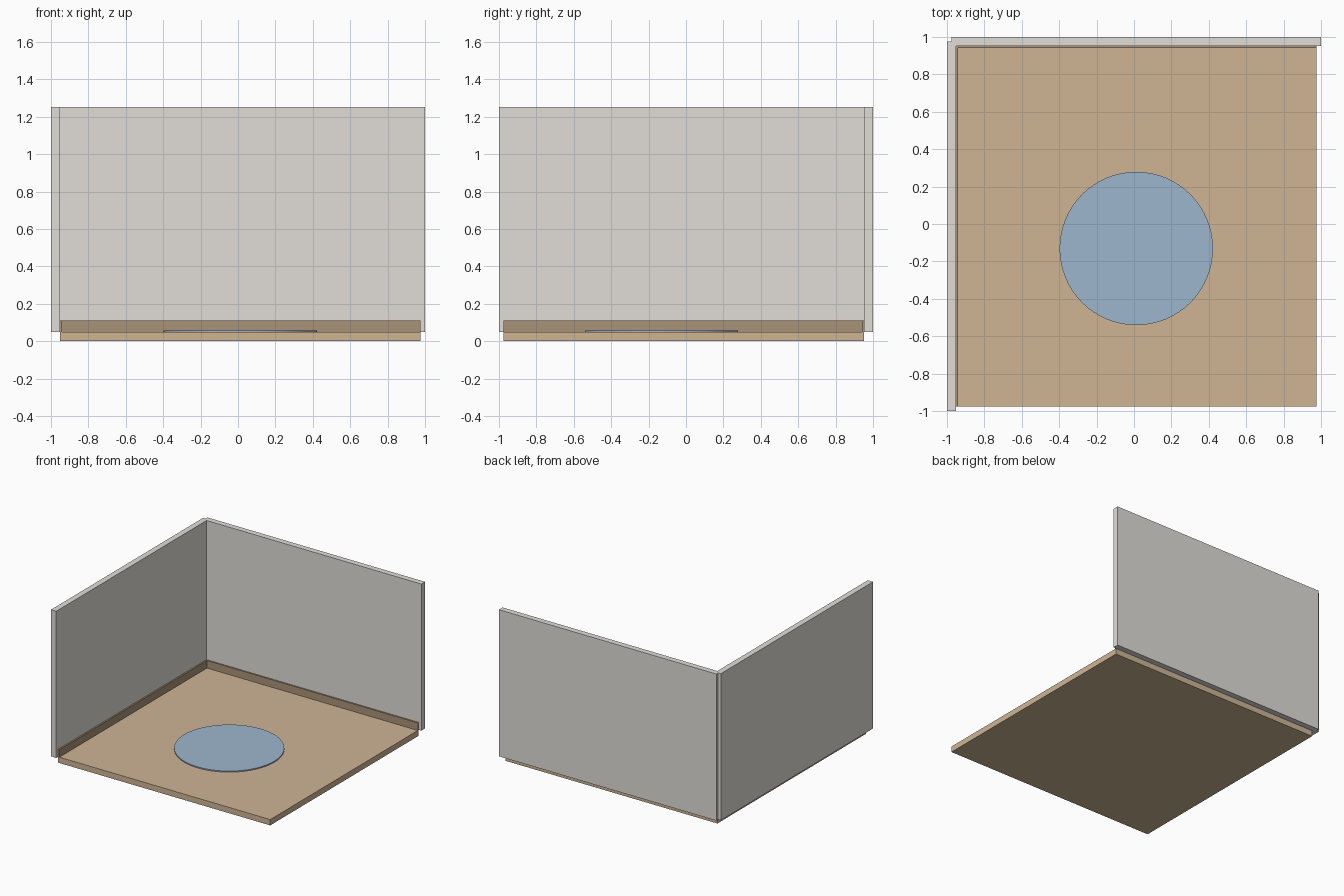
import bpy, bmesh
from mathutils import Vector

if "Cube" in bpy.data.objects:
    bpy.data.objects.remove(bpy.data.objects["Cube"])


def material(name, rgb):
    mat = bpy.data.materials.new(name)
    mat.diffuse_color = (*rgb, 1)
    mat.use_nodes = True
    mat.node_tree.nodes["Principled BSDF"].inputs["Base Color"].default_value = mat.diffuse_color
    return mat


def finish(name, bm, mat):
    mesh = bpy.data.meshes.new(name)
    bm.to_mesh(mesh)
    bm.free()
    mesh.materials.append(mat)
    obj = bpy.data.objects.new(name, mesh)
    bpy.context.collection.objects.link(obj)
    return obj


def box(name, lo, hi, mat):
    lo, hi = Vector(lo), Vector(hi)
    bm = bmesh.new()
    bmesh.ops.create_cube(bm, size=1)
    bmesh.ops.scale(bm, vec=hi - lo, verts=bm.verts)
    bmesh.ops.translate(bm, vec=(lo + hi) / 2, verts=bm.verts)
    return finish(name, bm, mat)


wood = material("floor wood", (0.62, 0.46, 0.30))
trim = material("trim wood", (0.40, 0.29, 0.19))
paint = material("wall paint", (0.75, 0.73, 0.69))
fabric = material("rug fabric", (0.34, 0.47, 0.62))

INNER, OUTER, EDGE, MID = 0.952, 1.0, 0.976, 0.976
FLOOR, TOP, TRIM_TOP, TRIM_T = 0.048, 1.253, 0.11, 0.012

# Floor slab
box("floor", (-INNER, -EDGE, 0), (EDGE, INNER, FLOOR), wood)

# Two walls meeting at the back left corner
box("back_wall", (-MID, INNER, FLOOR), (OUTER, OUTER, TOP), paint)
box("left_wall", (-OUTER, -OUTER, FLOOR), (-INNER, MID, TOP), paint)

# Baseboards along the walls
box("back_baseboard", (-INNER, INNER - TRIM_T, FLOOR), (EDGE, INNER, TRIM_TOP), trim)
box("left_baseboard", (-INNER, -EDGE, FLOOR), (-INNER + TRIM_T, INNER, TRIM_TOP), trim)

# Thin round rug
bm = bmesh.new()
bmesh.ops.create_cone(bm, cap_ends=True, segments=64, radius1=0.41, radius2=0.41, depth=0.009)
bmesh.ops.translate(bm, vec=(0.012, -0.131, FLOOR + 0.0045), verts=bm.verts)
rug = finish("round_rug", bm, fabric)
bpy.context.view_layer.objects.active = rug
rug.select_set(True)
bpy.ops.object.shade_smooth_by_angle()
